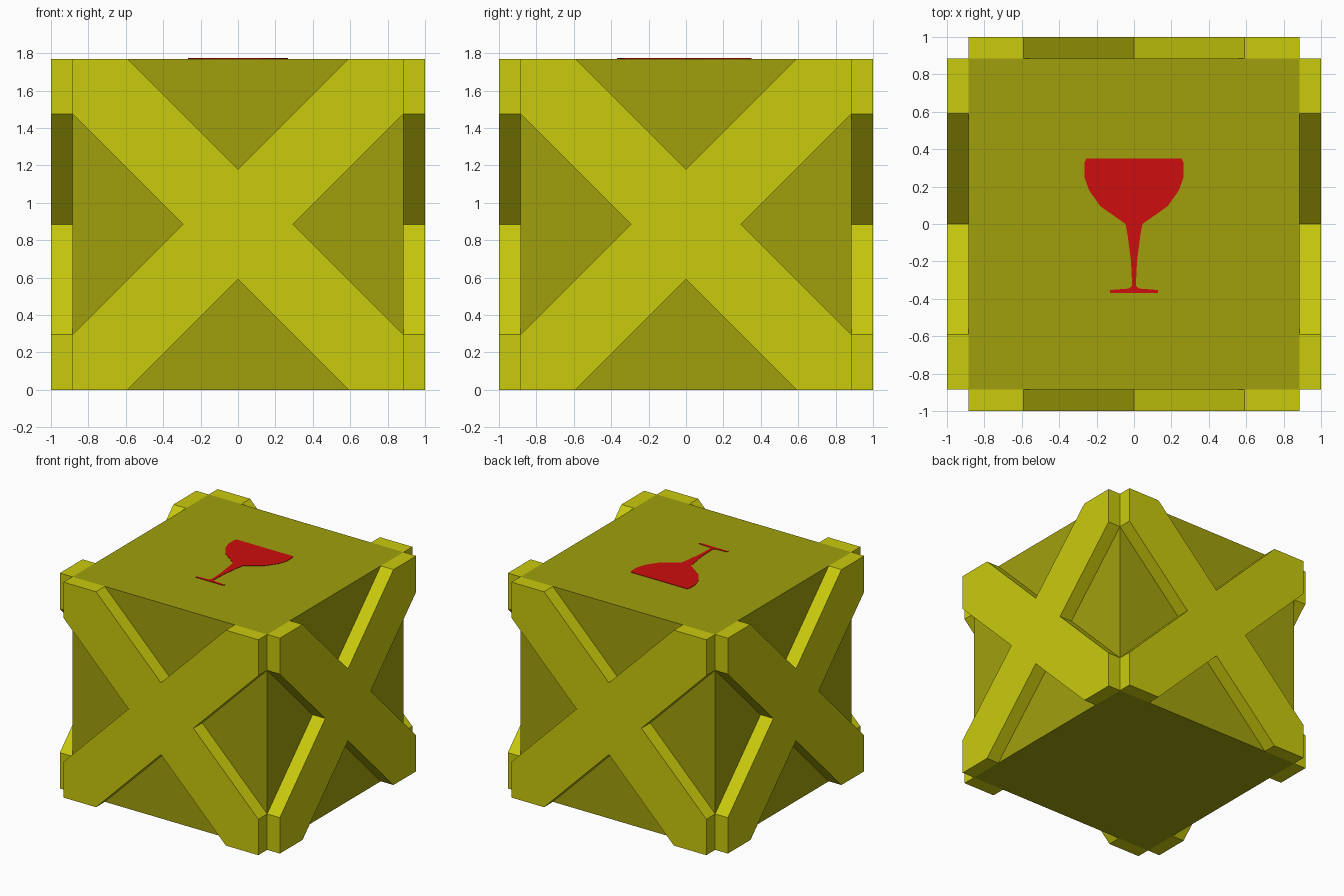
import bpy
import bmesh
from math import pi
from mathutils import Matrix, Vector

cube = bpy.data.objects.get("Cube")
if cube:
    bpy.data.objects.remove(cube, do_unlink=True)

HALF = 0.885      # half side of the crate core
DEPTH = 0.115     # thickness of the cross braces
NOTCH = 0.59      # half width of each gap between brace arms
APEX = HALF - NOTCH


def make_material(name, rgb):
    mat = bpy.data.materials.new(name)
    mat.use_nodes = True
    color = (*rgb, 1)
    mat.diffuse_color = color
    mat.node_tree.nodes["Principled BSDF"].inputs["Base Color"].default_value = color
    return mat


def finish(name, bm, mat, matrix=None):
    bmesh.ops.recalc_face_normals(bm, faces=bm.faces)
    mesh = bpy.data.meshes.new(name)
    bm.to_mesh(mesh)
    bm.free()
    mesh.materials.append(mat)
    obj = bpy.data.objects.new(name, mesh)
    bpy.context.collection.objects.link(obj)
    if matrix:
        obj.matrix_world = matrix
    return obj


def prism(name, outline, thickness, mat, matrix):
    """Extrude a flat outline along its local z."""
    bm = bmesh.new()
    face = bm.faces.new([bm.verts.new((x, y, 0)) for x, y in outline])
    top = bmesh.ops.extrude_face_region(bm, geom=[face])["geom"]
    bmesh.ops.translate(bm, vec=(0, 0, thickness),
                        verts=[v for v in top if isinstance(v, bmesh.types.BMVert)])
    return finish(name, bm, mat, matrix)


core_mat = make_material("dark_olive_yellow", (0.352, 0.352, 0.004))
brace_mat = make_material("bright_olive_yellow", (0.59, 0.59, 0.004))
red_mat = make_material("red", (0.61, 0.004, 0.004))

# Crate core
bm = bmesh.new()
bmesh.ops.create_cube(bm, size=2 * HALF)
finish("crate_core", bm, core_mat, Matrix.Translation((0, 0, HALF)))

# X-shaped braces on the four sides: one quarter outline turned four times
quarter = [Vector((HALF, HALF)), Vector((NOTCH, HALF)), Vector((0, APEX))]
cross = []
for i in range(4):
    turn = Matrix.Rotation(i * pi / 2, 2)
    cross += [turn @ p for p in quarter]
    # next arm starts with the far edge of its corner
    cross.append(turn @ Vector((-NOTCH, HALF)))

for i, side in enumerate(("front", "left", "back", "right")):
    matrix = (Matrix.Translation((0, 0, HALF)) @ Matrix.Rotation(i * pi / 2, 4, 'Z')
              @ Matrix.Translation((0, -HALF, 0)) @ Matrix.Rotation(pi / 2, 4, 'X'))
    prism(side + "_cross_brace", cross, DEPTH, brace_mat, matrix)

# Painted wine glass on the lid, mirrored from its half profile
glass = [(0.255, 0.35), (0.266, 0.325), (0.265, 0.25), (0.24, 0.18),
         (0.18, 0.095), (0.045, 0), (0.034, -0.06), (0.016, -0.2),
         (0.01, -0.33), (0.025, -0.345), (0.127, -0.353), (0.127, -0.368)]
outline = glass + [(-x, y) for x, y in reversed(glass)]
prism("wine_glass_mark", outline, 0.003, red_mat, Matrix.Translation((0, 0, 2 * HALF)))
